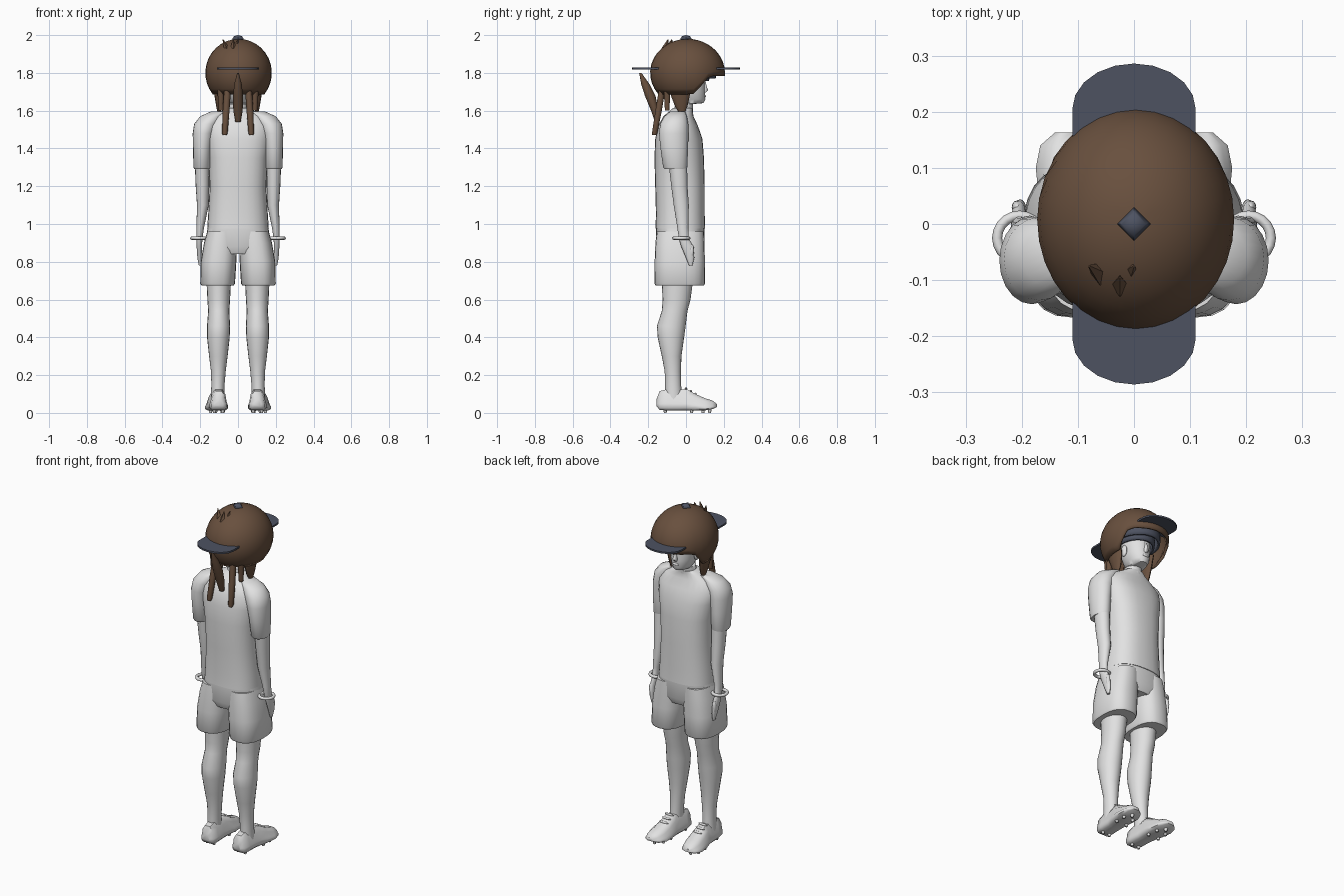
import bpy, bmesh, math
from mathutils import Vector


def material(name, rgb):
    m = bpy.data.materials.new(name)
    m.diffuse_color = (*rgb, 1)
    return m


GREY = material("light grey", (0.76, 0.76, 0.76))
BROWN = material("hair brown", (0.14, 0.08, 0.048))
NAVY = material("cap slate blue", (0.075, 0.085, 0.12))


def finish(name, bm, mat, angle=50):
    bmesh.ops.recalc_face_normals(bm, faces=bm.faces)
    me = bpy.data.meshes.new(name)
    bm.to_mesh(me)
    bm.free()
    me.materials.append(mat)
    ob = bpy.data.objects.new(name, me)
    bpy.context.collection.objects.link(ob)
    bpy.ops.object.select_all(action='DESELECT')
    ob.select_set(True)
    bpy.context.view_layer.objects.active = ob
    bpy.ops.object.shade_smooth_by_angle(angle=math.radians(angle))
    return ob


def skin(bm, rings):
    for a, b in zip(rings, rings[1:]):
        n = len(a)
        for i in range(n):
            bm.faces.new((a[i], a[(i + 1) % n], b[(i + 1) % n], b[i]))


def loft(name, rows, mat, side=1, n=20, p=2.0):
    """Horizontal oval rings: (z, centre x, centre y, radius x, radius y)."""
    bm = bmesh.new()
    rings = []
    for z, cx, cy, rx, ry in rows:
        ring = []
        for i in range(n):
            a = 2 * math.pi * i / n
            c, s = math.cos(a), math.sin(a)
            ring.append(bm.verts.new((side * (cx + rx * math.copysign(abs(c) ** (2 / p), c)),
                                      cy + ry * math.copysign(abs(s) ** (2 / p), s), z)))
        rings.append(ring)
    skin(bm, rings)
    bm.faces.new(rings[0])
    bm.faces.new(rings[-1])
    return finish(name, bm, mat)


def dome(name, mat, centre, radii, sweep, n=32, steps=12):
    """Open shell; sweep(direction_y) gives how far down it reaches, in degrees."""
    bm = bmesh.new()
    top = bm.verts.new((centre[0], centre[1], centre[2] + radii[2]))
    rings = []
    for j in range(1, steps + 1):
        ring = []
        for i in range(n):
            a = 2 * math.pi * i / n
            f = math.radians(sweep(math.sin(a))) * j / steps
            d = (math.sin(f) * math.cos(a), math.sin(f) * math.sin(a), math.cos(f))
            ring.append(bm.verts.new([centre[k] + radii[k] * d[k] for k in range(3)]))
        rings.append(ring)
    for i in range(n):
        bm.faces.new((top, rings[0][i], rings[0][(i + 1) % n]))
    skin(bm, rings)
    ob = finish(name, bm, mat)
    mod = ob.modifiers.new("thickness", 'SOLIDIFY')
    mod.thickness = 0.012
    return ob


def ball(name, mat, loc, size, u=12, v=8):
    bm = bmesh.new()
    bmesh.ops.create_uvsphere(bm, u_segments=u, v_segments=v, radius=1)
    for vert in bm.verts:
        vert.co = Vector([loc[k] + size[k] * vert.co[k] for k in range(3)])
    return finish(name, bm, mat)


# Shirt body
loft("shirt", [(0.975, 0, -0.03, 0.163, 0.132), (1.05, 0, -0.03, 0.158, 0.129),
               (1.2, 0, -0.032, 0.15, 0.131), (1.35, 0, -0.036, 0.158, 0.131),
               (1.45, 0, -0.038, 0.175, 0.125), (1.52, 0, -0.042, 0.18, 0.105),
               (1.57, 0, -0.04, 0.145, 0.08), (1.6, 0, -0.025, 0.085, 0.06),
               (1.615, 0, -0.015, 0.06, 0.052)], GREY, n=28, p=2.5)

# Shorts seat
loft("shorts_seat", [(0.84, 0, -0.032, 0.12, 0.11), (0.88, 0, -0.032, 0.175, 0.128),
                     (0.99, 0, -0.03, 0.16, 0.128)], GREY, n=28, p=2.6)

for s, tag in ((-1, "left"), (1, "right")):
    # Shorts leg and bare leg
    loft(tag + "_shorts_leg", [(0.675, 0.108, -0.033, 0.086, 0.128), (0.685, 0.108, -0.033, 0.092, 0.134),
                               (0.8, 0.103, -0.033, 0.094, 0.133), (0.9, 0.092, -0.032, 0.088, 0.13),
                               (0.96, 0.085, -0.03, 0.078, 0.125)], GREY, s, 24, 2.5)
    loft(tag + "_leg", [(0.07, 0.108, -0.065, 0.036, 0.045), (0.15, 0.106, -0.068, 0.035, 0.042),
                        (0.22, 0.104, -0.07, 0.039, 0.043), (0.3, 0.104, -0.076, 0.049, 0.052),
                        (0.4, 0.104, -0.08, 0.06, 0.07), (0.46, 0.103, -0.078, 0.061, 0.076),
                        (0.54, 0.102, -0.06, 0.056, 0.068), (0.6, 0.102, -0.05, 0.06, 0.074),
                        (0.72, 0.102, -0.045, 0.066, 0.085)], GREY, s)
    # Sleeve, arm and hand
    loft(tag + "_sleeve", [(1.29, 0.19, -0.055, 0.042, 0.058), (1.3, 0.19, -0.057, 0.046, 0.064),
                           (1.4, 0.188, -0.062, 0.05, 0.073), (1.48, 0.182, -0.065, 0.058, 0.078),
                           (1.53, 0.168, -0.062, 0.064, 0.074), (1.57, 0.14, -0.055, 0.06, 0.06),
                           (1.595, 0.1, -0.045, 0.045, 0.04)], GREY, s)
    loft(tag + "_arm", [(0.78, 0.2, 0.025, 0.007, 0.009), (0.82, 0.203, 0.022, 0.012, 0.022),
                        (0.88, 0.205, 0.008, 0.014, 0.033), (0.925, 0.204, -0.012, 0.016, 0.026),
                        (0.98, 0.2, -0.017, 0.02, 0.029), (1.1, 0.186, -0.025, 0.031, 0.04),
                        (1.2, 0.188, -0.035, 0.036, 0.043), (1.35, 0.19, -0.045, 0.04, 0.05)],
         GREY, s, 16)
    ball(tag + "_thumb", GREY, (s * 0.208, 0.03, 0.86), (0.01, 0.012, 0.035))
    bpy.ops.mesh.primitive_torus_add(location=(s * 0.204, -0.025, 0.925), major_radius=0.04,
                                     minor_radius=0.009, major_segments=20, minor_segments=8)
    band = bpy.context.object
    band.name = tag + "_bracelet"
    band.data.materials.append(GREY)
    bpy.ops.object.shade_smooth()

    # Shoe: cross-sections from heel to toe (y, centre x, half width, bottom, top)
    bm = bmesh.new()
    rings = []
    for y, cx, w, lo, hi in ((-0.155, 0.102, 0.022, 0.035, 0.075), (-0.14, 0.102, 0.04, 0.016, 0.115),
                             (-0.1, 0.103, 0.047, 0.013, 0.125), (-0.04, 0.105, 0.046, 0.013, 0.12),
                             (0, 0.108, 0.05, 0.013, 0.128), (0.05, 0.112, 0.058, 0.012, 0.1),
                             (0.1, 0.116, 0.059, 0.013, 0.078), (0.14, 0.119, 0.048, 0.02, 0.065),
                             (0.163, 0.121, 0.02, 0.03, 0.048)):
        h = hi - lo
        prof = [(-0.75, 0), (0.75, 0), (1, 0.12), (1, 0.32), (0.9, 0.42), (0.78, 0.75), (0.4, 1),
                (-0.4, 1), (-0.78, 0.75), (-0.9, 0.42), (-1, 0.32), (-1, 0.12)]
        rings.append([bm.verts.new((s * (cx + w * u), y, lo + h * v)) for u, v in prof])
    skin(bm, rings)
    bm.faces.new(rings[0])
    bm.faces.new(rings[-1])
    finish(tag + "_shoe", bm, GREY)
    for i, (x, y) in enumerate(((0.08, -0.11), (0.125, -0.11), (0.078, 0.03), (0.145, 0.03),
                                (0.085, 0.09), (0.145, 0.09), (0.118, 0.125))):
        loft(f"{tag}_stud_{i}", [(0, x, y, 0.007, 0.007), (0.025, x, y, 0.012, 0.012)], GREY, s, 8)
    for i, (y, z) in enumerate(((0.0, 0.128), (0.025, 0.115), (0.05, 0.1))):
        ball(f"{tag}_lace_{i}", GREY, (s * 0.11, y, z), (0.03, 0.007, 0.007), 8, 6)

    # Locks of hair beside the face and down the back
    loft(tag + "_side_lock", [(1.575, 0.1, -0.02, 0.004, 0.006), (1.62, 0.1, -0.025, 0.015, 0.032),
                              (1.68, 0.104, -0.03, 0.021, 0.05), (1.76, 0.115, -0.03, 0.02, 0.055)],
         BROWN, s, 12)
    loft(tag + "_back_lock", [(1.47, 0.07, -0.168, 0.011, 0.011), (1.48, 0.07, -0.166, 0.015, 0.015),
                              (1.6, 0.063, -0.145, 0.018, 0.018), (1.72, 0.055, -0.125, 0.018, 0.018)],
         BROWN, s, 10)
    loft(tag + "_short_lock", [(1.6, 0.09, -0.1, 0.012, 0.012), (1.72, 0.09, -0.1, 0.02, 0.02)],
         BROWN, s, 10)
    ball(tag + "_ear", GREY, (s * 0.074, 0.005, 1.72), (0.012, 0.022, 0.034))

# Head with neck, jaw and nose
loft("head", [(1.58, 0, -0.015, 0.052, 0.05), (1.635, 0, -0.01, 0.048, 0.048),
              (1.64, 0, 0.03, 0.042, 0.062), (1.66, 0, 0.022, 0.056, 0.08),
              (1.7, 0, 0.015, 0.067, 0.086), (1.76, 0, 0.01, 0.075, 0.09),
              (1.83, 0, 0.0, 0.075, 0.09), (1.89, 0, -0.005, 0.045, 0.055)], GREY, n=24)
loft("nose", [(1.695, 0, 0.095, 0.012, 0.01), (1.708, 0, 0.1, 0.014, 0.018),
              (1.73, 0, 0.097, 0.009, 0.013), (1.765, 0, 0.093, 0.006, 0.009)], GREY, n=10)
ball("lips", GREY, (0, 0.098, 1.677), (0.02, 0.008, 0.008))


# Bulky hair shell, high over the face and low at the nape
def hair_reach(d):
    t = min(max((d - 0.15) / 0.5, 0), 1)
    return 129 - 34 * t * t * (3 - 2 * t)


dome("hair", BROWN, (0.003, 0.008, 1.8), (0.176, 0.198, 0.18), hair_reach)
loft("back_centre_lock", [(1.54, 0, -0.152, 0.014, 0.012), (1.6, 0, -0.165, 0.025, 0.02),
                          (1.68, 0, -0.19, 0.026, 0.028), (1.74, 0, -0.215, 0.02, 0.022),
                          (1.8, 0, -0.242, 0.004, 0.006)], BROWN, n=12)

# Stray tufts on the crown
for i, (x, y, dx) in enumerate(((-0.06, -0.09, -0.02), (-0.025, -0.11, 0.0), (-0.01, -0.09, 0.01))):
    loft(f"tuft_{i}", [(1.93, x, y, 0.016, 0.02), (1.978, x + dx, y + 0.015, 0.002, 0.002)],
         BROWN, n=4)

# Cap crown under the hair, brims front and back, top button
dome("cap_crown", NAVY, (0, 0.01, 1.8), (0.125, 0.15, 0.15), lambda d: 101)
dome("cap_band", NAVY, (0, 0.01, 1.785), (0.1, 0.115, 0.12), lambda d: 104)
for s, tag in ((1, "front"), (-1, "back")):
    bm = bmesh.new()
    outline = [(0.11, 0.12)]
    for i in range(11):
        a = math.pi * i / 10
        outline.append((0.11 * math.cos(a), 0.205 + 0.081 * math.sin(a)))
    outline.append((-0.11, 0.12))
    lower = [bm.verts.new((x, s * y, 1.819)) for x, y in outline]
    upper = [bm.verts.new((x, s * y, 1.829)) for x, y in outline]
    skin(bm, [lower, upper])
    bm.faces.new(lower)
    bm.faces.new(upper)
    finish(tag + "_brim", bm, NAVY, 30)
ball("cap_button", NAVY, (0, 0, 1.98), (0.03, 0.03, 0.02), 4, 4)
